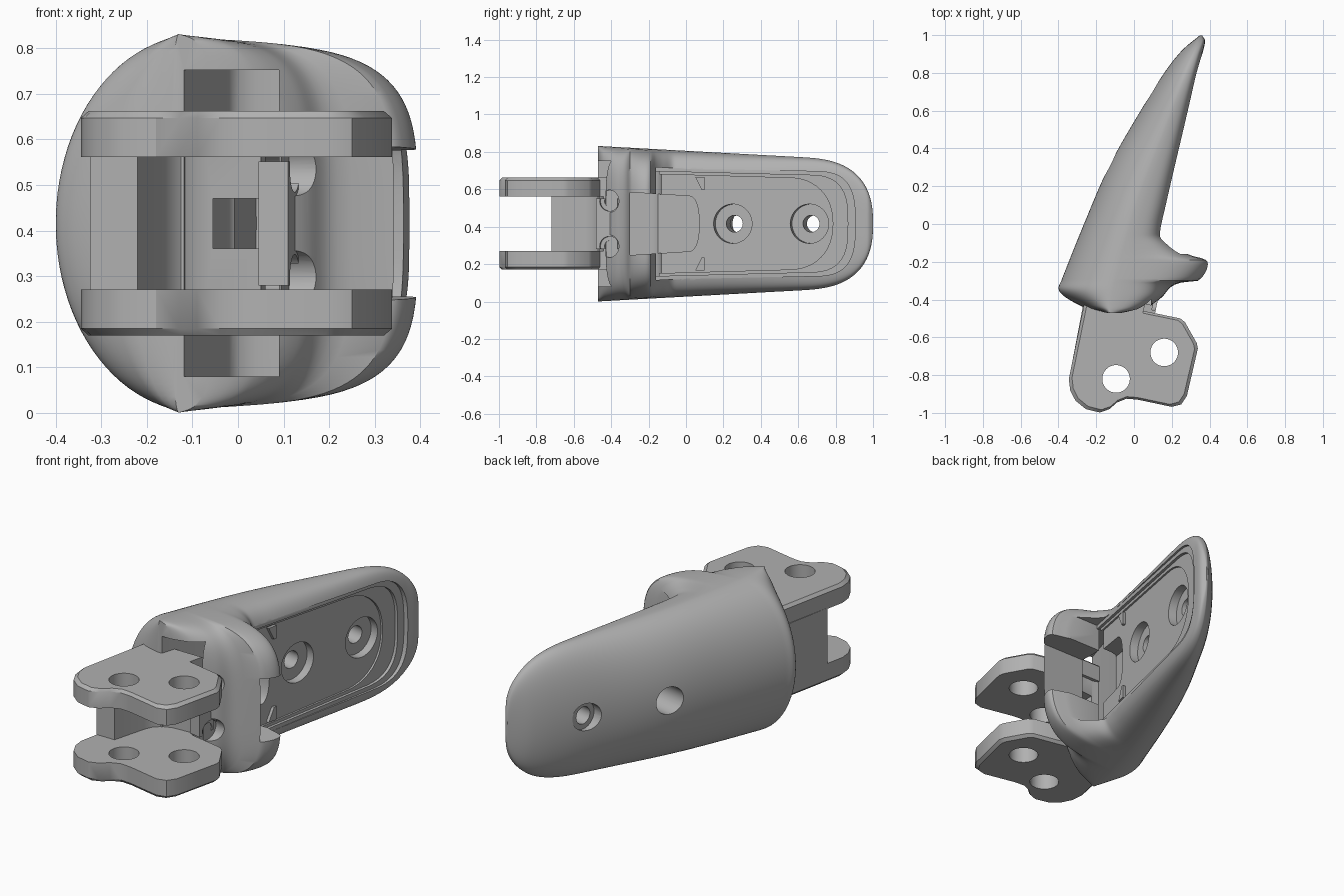
import bpy, bmesh, math
from mathutils import Vector

old = bpy.data.objects.get("Cube")
if old:
    bpy.data.objects.remove(old, do_unlink=True)

grey = bpy.data.materials.new("plain_grey")
grey.use_nodes = True
colour = (0.44, 0.44, 0.44, 1)
grey.diffuse_color = colour
grey.node_tree.nodes["Principled BSDF"].inputs["Base Color"].default_value = colour
MID = 0.416    # height of the symmetry plane
SLOPE = 0.2156  # lean of the open face and pocket floor


def solid(name, rings):
    """Bridge matching rings of points and cap both ends."""
    bm = bmesh.new()
    loops = [[bm.verts.new(p) for p in ring] for ring in rings]
    n = len(loops[0])
    for a, b in zip(loops, loops[1:]):
        for i in range(n):
            j = (i + 1) % n
            bm.faces.new((a[i], a[j], b[j], b[i]))
    bm.faces.new(loops[0][::-1])
    bm.faces.new(loops[-1])
    bmesh.ops.recalc_face_normals(bm, faces=bm.faces)
    mesh = bpy.data.meshes.new(name)
    bm.to_mesh(mesh)
    bm.free()
    mesh.materials.append(grey)
    obj = bpy.data.objects.new(name, mesh)
    bpy.context.collection.objects.link(obj)
    return obj


def prism(name, outline, half):
    return solid(name, [[(x, y, MID + z) for x, y in outline] for z in (-half, half)])


def rod(name, start, end, radius, sides=40):
    start, end = Vector(start), Vector(end)
    turn = (end - start).to_track_quat('Z', 'Y')
    angles = [math.tau * i / sides for i in range(sides)]
    return solid(name, [[p + turn @ Vector((radius * math.cos(a), radius * math.sin(a), 0))
                         for a in angles] for p in (start, end)])


def cut(target, cutter):
    mod = target.modifiers.new("cut", 'BOOLEAN')
    mod.operation = 'DIFFERENCE'
    mod.solver = 'EXACT'
    mod.object = cutter
    cutter.hide_render = True
    bpy.context.view_layer.objects.active = target
    bpy.ops.object.modifier_apply(modifier=mod.name)
    bpy.data.objects.remove(cutter, do_unlink=True)


def curve(points):
    """Smooth interpolation without overshoot."""
    slope = [(b[1] - a[1]) / (b[0] - a[0]) for a, b in zip(points, points[1:])]
    tang = [slope[0]] + [2 * p * q / (p + q) if p * q > 0 else 0
                         for p, q in zip(slope, slope[1:])] + [slope[-1]]

    def value(y):
        k = 0
        while k < len(slope) - 1 and y > points[k + 1][0]:
            k += 1
        (y0, a), (y1, b) = points[k], points[k + 1]
        w = y1 - y0
        t = min(1, max(0, (y - y0) / w))
        return (a + (b - a) * t * t * (3 - 2 * t)
                + w * t * (1 - t) * (tang[k] * (1 - t) - tang[k + 1] * t))
    return value


# Shell contours along y: back, open face with crossband, and ridge
back = curve([(-.47, -.15), (-.44, -.27), (-.34, -.4), (-.3, -.385), (0, -.265),
              (.3, -.135), (.6, .035), (.8, .16), (.92, .255), (1, .35)])
face = curve([(-.47, -.05), (-.45, .05), (-.39, .145), (-.33, .2), (-.31, .25),
              (-.298, .35), (-.21, .395), (-.19, .385), (-.165, .3), (-.12, .22),
              (-.06, .16), (-.03, .162), (.1, .19), (.9, .362), (.97, .376), (1, .36)])
ridge = curve([(-.47, -.13), (.04, 0), (.5, .17), (1, .354)])


def floor(y):
    return .12 + SLOPE * y


def half_height(y):
    tip = max(0, (y - .6) / .4)
    return (.39 - .055 * y) * (1 - tip ** 3) ** .4


def section(y, sides=96):
    ring = []
    xm, h = ridge(y), half_height(y)
    for i in range(sides):
        a = math.tau * (i + .5) / sides
        c, s = math.cos(a), math.sin(a)
        if c < 0:
            ring.append((xm + (xm - back(y)) * c, y, MID + h * s))
        else:
            u = c ** .5
            ring.append((xm + (face(y) - xm) * u, y,
                         MID + h * (1 - .06 * u) * math.copysign(abs(s) ** .5, s)))
    return ring


stations = [-.47 + .01 * i for i in range(45)]
stations += [.02 * i for i in range(40)]
stations += [.8 + .199 * math.sin(math.pi * i / 48) for i in range(25)]
shell = solid("fingertip_shell", [section(y) for y in stations])


# Shallow stepped pocket open to the +x side
def pocket(end, half, lift, start=-.16, reach=.24, power=.65):
    centre = end - reach
    outline = [(start, -half - .01)]
    for i in range(25):
        a = math.pi * (i / 24 - .5)
        c, s = max(0, math.cos(a)), math.sin(a)
        outline.append((centre + reach * c ** power,
                        (half - .01) * math.copysign(abs(s) ** power, s)))
    outline.append((start, half + .01))
    return solid("pocket_cutter", [[(floor(y) + lift, y, MID + z) for y, z in outline],
                                   [(1, y, MID + z) for y, z in outline]])


cut(shell, pocket(.905, .29, .025))
cut(shell, pocket(.865, .27, .01))
cut(shell, pocket(.785, .255, 0, power=.9))
# Deeper rounded recess that receives the hinge
cut(shell, pocket(.07, .158, -.095, start=-.3, reach=.06, power=.8))

# Channel running from the front opening behind the crossband
channel = [(-.16, -.6), (.09, -.6), (.09, -.25), (.1, -.13), (.04, -.13),
           (.005, -.14), (-.015, -.155), (-.025, -.18)]
cut(shell, prism("channel_cutter", channel, .336))

# Counterbored mounting holes, square to the pocket floor
axis = Vector((1, -SLOPE, 0)).normalized()
for y in (.25, .66):
    base = Vector((floor(y), y, MID))
    for a, b, r in ((-.6, .3, .045), (-.045, .3, .105), (-.6, -.145, .072)):
        cut(shell, rod("hole_cutter", base + axis * a, base + axis * b, r))

# Access cuts for the two screws
screws = [Vector((.1, -.405, MID + side * .12)) for side in (-1, 1)]
for spot in screws:
    cut(shell, rod("access_cutter", spot, spot + axis * .4, .06))

# Hinge plates with chamfered outer edges and pin holes
plate = [(-.255, -.38), (-.345, -.82), (-.338, -.88), (-.31, -.935), (-.255, -.98),
         (-.18, -.998), (-.13, -.98), (-.09, -.945), (-.04, -.925), (.02, -.93),
         (.2, -.968), (.25, -.955), (.28, -.91), (.338, -.66), (.332, -.63),
         (.27, -.52), (.245, -.5), (.05, -.46), (.07, -.38)]
inner = [(-.01 + (x + .01) * .95, -.7 + (y + .7) * .95) for x, y in plate]
for side, label in ((-1, "lower"), (1, "upper")):
    layers = ((plate, .145), (plate, .231), (inner, .246))
    hinge = solid(label + "_hinge_plate",
                  [[(x, y, MID + side * z) for x, y in ring] for ring, z in layers])
    for x, y in ((-.095, -.82), (.16, -.68)):
        cut(hinge, rod("pin_cutter", (x, y, -.2), (x, y, 1.2), .073))

# Web joining the plates, curving into a slotted cross wall
web = [(-.325, -.72), (-.22, -.72), (-.172, -.54), (-.155, -.5), (-.12, -.465),
       (-.07, -.448), (.05, -.44), (.06, -.39), (-.06, -.4), (-.11, -.38), (-.26, -.38)]
hinge_web = prism("hinge_web", web, .15)
slot = [(-.055, -.6), (.2, -.6), (.2, -.2), (-.055, -.2)]
cut(hinge_web, prism("slot_cutter", slot, .055))

# Clamp bar with two counterbored screw holes
bar = prism("clamp_bar", [(.045, -.465), (.11, -.48), (.133, -.37), (.065, -.355)], .136)
for spot in screws:
    cut(bar, rod("bore_cutter", spot - axis * .1, spot + axis * .1, .03))
    cut(bar, rod("bore_cutter", spot + axis * .005, spot + axis * .1, .052))

# Small retaining clips along the pocket edges
for side, label in ((-1, "lower"), (1, "upper")):
    shape = [(.05, .25), (.1, .25), (.1, .18), (.085, .18)]
    solid(label + "_clip", [[(floor(y) + lift, y, MID + side * z) for y, z in shape]
                            for lift in (-.01, .015)])

# Smooth curved surfaces while keeping machined edges crisp
bpy.ops.object.select_all(action='DESELECT')
for obj in bpy.context.scene.objects:
    if obj.type == 'MESH' and grey.name in obj.data.materials:
        obj.select_set(True)
        bpy.context.view_layer.objects.active = obj
bpy.ops.object.shade_smooth_by_angle(angle=math.radians(32))
